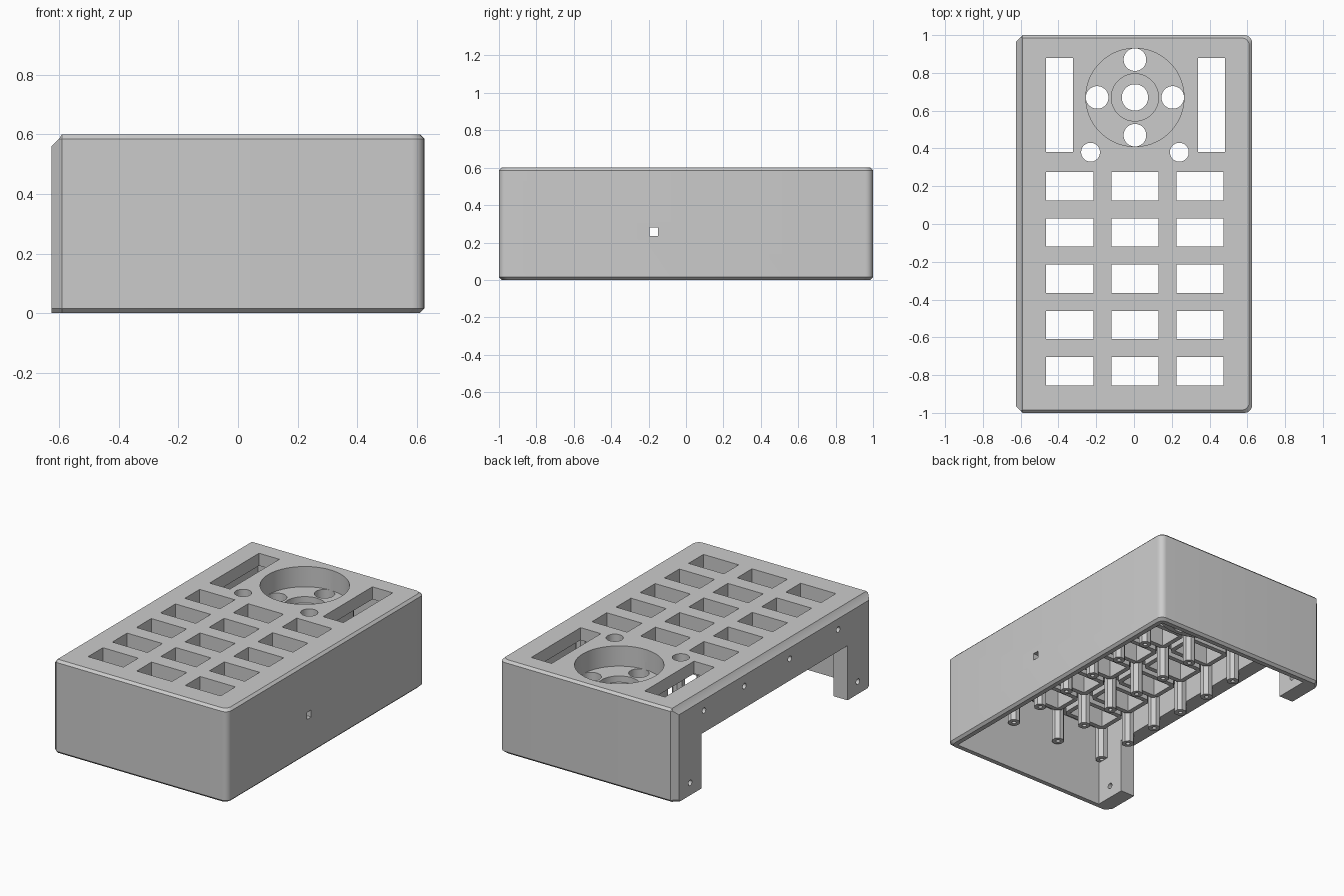
import bpy
import bmesh
import math

cube = bpy.data.objects.get("Cube")
if cube:
    bpy.data.objects.remove(cube, do_unlink=True)

grey = bpy.data.materials.new("light_grey")
grey.use_nodes = True
grey.diffuse_color = (0.6, 0.6, 0.6, 1)
grey.node_tree.nodes["Principled BSDF"].inputs["Base Color"].default_value = (0.6, 0.6, 0.6, 1)


# ---- helpers ----
def loft(bm, rings):
    """Closed solid through stacked rings of points."""
    rows = [[bm.verts.new(p) for p in ring] for ring in rings]
    n = len(rows[0])
    for low, high in zip(rows, rows[1:]):
        for i in range(n):
            j = (i + 1) % n
            bm.faces.new((low[i], low[j], high[j], high[i]))
    bm.faces.new(rows[0][::-1])
    bm.faces.new(rows[-1])


def box(bm, x0, x1, y0, y1, z0, z1):
    outline = [(x0, y0), (x1, y0), (x1, y1), (x0, y1)]
    loft(bm, [[(x, y, z) for x, y in outline] for z in (z0, z1)])


def cyl(bm, x, y, r, z0, z1, n=48):
    turn = [math.tau * (i + 0.5) / n for i in range(n)]
    loft(bm, [[(x + r * math.cos(a), y + r * math.sin(a), z) for a in turn] for z in (z0, z1)])


def cyl_x(bm, y, z, r, x0, x1, n=20):
    turn = [math.tau * i / n for i in range(n)]
    loft(bm, [[(x, y + r * math.cos(a), z + r * math.sin(a)) for a in turn] for x in (x0, x1)])


def make(name, bm):
    bmesh.ops.recalc_face_normals(bm, faces=bm.faces)
    mesh = bpy.data.meshes.new(name)
    bm.to_mesh(mesh)
    bm.free()
    obj = bpy.data.objects.new(name, mesh)
    bpy.context.collection.objects.link(obj)
    mesh.materials.append(grey)
    return obj


def activate(obj):
    bpy.ops.object.select_all(action='DESELECT')
    obj.select_set(True)
    bpy.context.view_layer.objects.active = obj


def cut(target, build):
    """Subtract the disjoint solids drawn by build(bm)."""
    bm = bmesh.new()
    build(bm)
    cutter = make("cutter", bm)
    cutter.hide_render = True
    activate(target)
    mod = target.modifiers.new("cut", 'BOOLEAN')
    mod.operation, mod.solver, mod.object = 'DIFFERENCE', 'EXACT', cutter
    bpy.ops.object.modifier_apply(modifier=mod.name)
    bpy.data.objects.remove(cutter, do_unlink=True)


# ---- layout ----
MID = 0.005
KEYS = [(MID + 0.345 * c, 0.2 - 0.245 * r) for c in (-1, 0, 1) for r in range(5)]
SPK = 0.67
UNDER = 0.52


def outline(z, inset, left):
    """Footprint: chamfered corners at the open side, rounded ones opposite."""
    w, d, r = 0.625 - inset, 1 - inset, 0.04
    c = -0.59 - left
    half = [(left, d - c), (-0.59, d)]
    for i in range(7):
        a = math.pi / 2 * (1 - i / 6)
        half.append((w - r + r * math.cos(a), d - r + r * math.sin(a)))
    pts = half + [(x, -y) for x, y in reversed(half)]
    return [(x, y, z) for x, y in pts]


# ---- case: outer body, hollow, open side ----
bm = bmesh.new()
loft(bm, [outline(0, 0.015, -0.625), outline(0.015, 0, -0.625), outline(0.56, 0, -0.625),
          outline(0.585, 0, -0.6), outline(0.6, 0.015, -0.591)])
case = make("case", bm)
cut(case, lambda b: box(b, -0.525, 0.58, -0.955, 0.955, -0.1, UNDER))
cut(case, lambda b: box(b, -0.7, -0.5, -0.745, 0.735, -0.1, 0.35))


def key_holes(b):
    for x, y in KEYS:
        box(b, x - 0.125, x + 0.125, y - 0.075, y + 0.075, 0.3, 0.7)


def top_holes(b):
    key_holes(b)
    for x in (-0.395, 0.41):
        box(b, x - 0.072, x + 0.072, 0.38, 0.88, 0.45, 0.7)
    for x in (-0.23, 0.24):
        cyl(b, x, 0.38, 0.05, 0.45, 0.7, 32)
    cyl(b, MID, SPK, 0.26, 0.45, 0.7, 64)


def side_holes(b):
    for y in (0.71, 0.3, -0.16, -0.65):
        cyl_x(b, y, 0.49, 0.018, -0.7, -0.5)
    for y in (0.85, -0.85):
        cyl_x(b, y, 0.08, 0.018, -0.7, -0.5)
    box(b, 0.5, 0.7, -0.195, -0.15, 0.235, 0.28)


cut(case, top_holes)
cut(case, side_holes)

# ---- speaker cup with stepped floor and sound holes ----
bm = bmesh.new()
cyl(bm, MID, SPK, 0.285, 0.40, 0.54, 64)
cup = make("speaker_cup", bm)
cut(cup, lambda b: cyl(b, MID, SPK, 0.26, 0.47, 0.7, 64))
cut(cup, lambda b: cyl(b, MID, SPK, 0.125, 0.43, 0.7))


def sound_holes(b):
    cyl(b, MID, SPK, 0.07, 0.3, 0.7, 32)
    for dx, dy in ((0.2, 0), (-0.2, 0), (0, 0.2), (0, -0.2)):
        cyl(b, MID + dx, SPK + dy, 0.06, 0.3, 0.7, 32)


cut(cup, sound_holes)

# ---- lips under the key holes ----
bm = bmesh.new()
for kx, ky in KEYS:
    w, d, c = 0.155, 0.105, 0.03
    ring = [(w, d - c), (w - c, d), (c - w, d), (-w, d - c),
            (-w, c - d), (c - w, -d), (w - c, -d), (w, c - d)]
    loft(bm, [[(kx + x, ky + y, z) for x, y in ring] for z in (0.47, 0.53)])
lips = make("key_hole_lips", bm)
cut(lips, key_holes)

# ---- screw posts between the keys, each with a pilot hole ----
bm = bmesh.new()
for x in (-0.51, -0.1675, 0.1775, 0.52):
    for row in range(6):
        cyl(bm, x, 0.315 - 0.245 * row, 0.038, 0.285, 0.54, 8)
posts = make("screw_posts", bm)


def pilots(b):
    for x in (-0.51, -0.1675, 0.1775, 0.52):
        for row in range(6):
            cyl(b, x, 0.315 - 0.245 * row, 0.013, 0.2, 0.4, 12)


cut(posts, pilots)

for obj in (case, cup, lips):
    activate(obj)
    bpy.ops.object.shade_smooth_by_angle(angle=math.radians(25))
